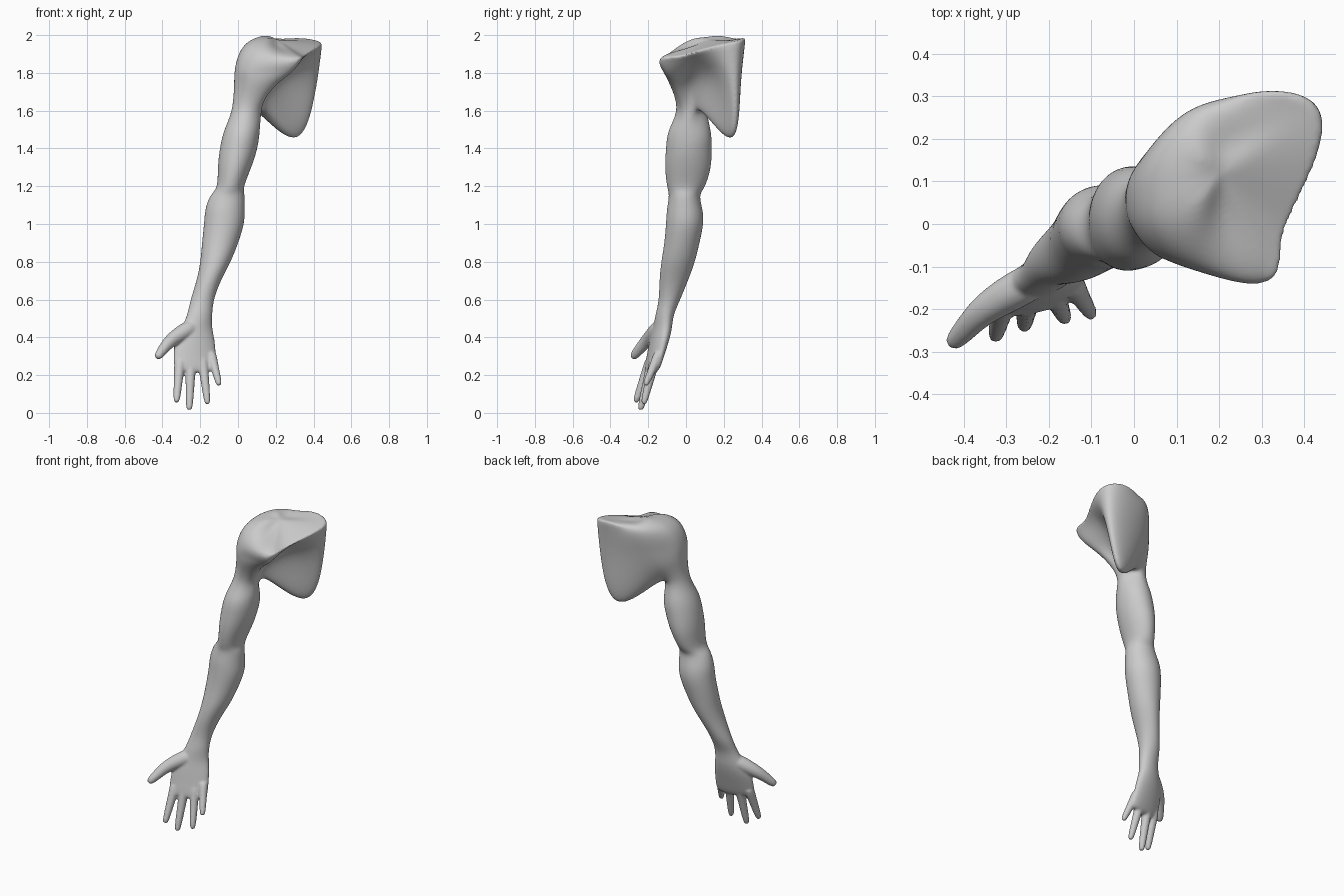
import bpy, bmesh
from math import sin, cos, radians, pi
from mathutils import Vector

if "Cube" in bpy.data.objects:
    bpy.data.objects.remove(bpy.data.objects["Cube"])


def loft(name, rings, start, end, crease_ring=None, crease_ks=()):
    """Skin closed rings, cap both ends, subdivide so the surface passes through the points."""
    bm = bmesh.new()
    vs = [[bm.verts.new(p) for p in r] for r in rings]
    n = len(rings[0])
    for a, b in zip(vs, vs[1:]):
        for k in range(n):
            bm.faces.new((a[k], a[(k + 1) % n], b[(k + 1) % n], b[k]))
    for ring, tip in ((vs[0], start), (vs[-1], end)):
        t = bm.verts.new(tip)
        for k in range(n):
            bm.faces.new((ring[k], ring[(k + 1) % n], t))
    if crease_ring is not None:
        layer = bm.edges.layers.float.new("crease_edge")
        for k in crease_ks:
            e = bm.edges.get((vs[crease_ring][k], vs[crease_ring][(k + 1) % n]))
            e[layer] = 0.7
    bmesh.ops.recalc_face_normals(bm, faces=bm.faces)
    me = bpy.data.meshes.new(name)
    bm.to_mesh(me)
    bm.free()
    ob = bpy.data.objects.new(name, me)
    bpy.context.collection.objects.link(ob)
    sub = ob.modifiers.new("subdivide", 'SUBSURF')
    sub.levels = sub.render_levels = 3
    target = [v.co.copy() for v in me.vertices]
    for _ in range(4):
        bpy.context.view_layer.update()
        ev = ob.evaluated_get(bpy.context.evaluated_depsgraph_get())
        got = [ev.data.vertices[i].co.copy() for i in range(len(target))]
        for v, t, g in zip(me.vertices, target, got):
            v.co += (t - g) * 0.8
        me.update()
        ob.update_tag()
    return ob


def ellipse(z, cx, cy, rx, ry, rot=0, n=12):
    c, s = cos(radians(rot)), sin(radians(rot))
    pts = []
    for k in range(n):
        u, v = rx * cos(2 * pi * k / n), ry * sin(2 * pi * k / n)
        pts.append(Vector((cx + u * c - v * s, cy + u * s + v * c, z)))
    return pts


def digit(name, path, radii):
    """Finger: round tube along a path, with a rounded tip."""
    path = [Vector(p) for p in path]
    rings = []
    for i, (p, r) in enumerate(zip(path, radii)):
        d = (path[min(i + 1, len(path) - 1)] - path[max(i - 1, 0)]).normalized()
        u = d.cross(Vector((0, 1, 0))).normalized()
        w = d.cross(u)
        rings.append([p + r * (u * cos(k * pi / 4) + w * sin(k * pi / 4)) for k in range(8)])
    d = (path[-1] - path[-2]).normalized()
    return loft(name, rings, path[0], path[-1] + d * radii[-1] * 0.7)


# Palm, forearm and upper arm: z, centre x, centre y, radius x, radius y, twist
arm_sections = [
    (.23, -.225, -.18, .105, .027, 14), (.30, -.228, -.162, .115, .036, 15),
    (.38, -.228, -.142, .108, .043, 16), (.45, -.218, -.125, .085, .045, 18),
    (.52, -.203, -.112, .068, .047, 15), (.60, -.188, -.088, .062, .057, 8),
    (.70, -.155, -.065, .065, .075, 0), (.80, -.12, -.042, .08, .088, 0),
    (.90, -.095, -.022, .095, .093, 0), (1.0, -.075, -.008, .105, .098, 0),
    (1.08, -.068, -.007, .103, .093, 0), (1.15, -.055, -.008, .09, .083, 0),
    (1.2, -.04, 0, .073, .1, 0), (1.3, -.018, .01, .088, .12, 0),
    (1.4, .003, .015, .098, .12, 0), (1.5, .022, .02, .093, .11, 0),
    (1.61, .05, .035, .082, .085, 0)]
rings = [ellipse(*s) for s in arm_sections]

# Shoulder rings start at the armpit: blade, back, outer side, chest flap
low = [(.17, .06, 1.70), (.30, .20, 1.48), (.26, .25, 1.47), (.12, .21, 1.66),
       (.04, .17, 1.72), (-.01, .11, 1.74), (-.02, .05, 1.75), (-.01, 0, 1.75),
       (.03, -.05, 1.75), (.08, -.08, 1.74), (.17, -.085, 1.74), (.19, -.03, 1.72)]
mid = [(.26, .10, 1.80), (.39, .22, 1.71), (.37, .285, 1.71), (.18, .27, 1.81),
       (.07, .21, 1.83), (.005, .13, 1.85), (-.01, .06, 1.85), (.005, -.01, 1.84),
       (.05, -.07, 1.82), (.13, -.10, 1.81), (.26, -.12, 1.81), (.28, -.06, 1.80)]
rim = [(.385, .05, 1.91), (.435, .18, 1.945), (.41, .295, 1.97), (.22, .295, 1.97),
       (.11, .245, 1.96), (.05, .16, 1.955), (.035, .08, 1.945), (.05, 0, 1.935),
       (.11, -.065, 1.915), (.2, -.112, 1.89), (.31, -.135, 1.88), (.345, -.05, 1.885)]
rings += [[Vector(p) for p in r] for r in (low, mid, rim)]
top = Vector((.21, .12, 1.975))
rings.append([p.lerp(top, .5) + Vector((0, 0, .028 if 3 < k < 9 else 0))
              for k, p in enumerate(rings[-1])])
arm = loft("arm", rings, (-.225, -.183, .215), top, len(rings) - 2, (10, 11, 0, 1, 2))

# Fingers: root and tip, straight with a slight taper
parts = [arm]
for name, root, tip, r in (
        ("index_finger", (-.308, -.19, .27), (-.326, -.267, .057), .027),
        ("middle_finger", (-.25, -.178, .27), (-.258, -.242, .015), .027),
        ("ring_finger", (-.188, -.165, .28), (-.161, -.225, .047), .026),
        ("little_finger", (-.142, -.145, .31), (-.099, -.215, .147), .025)):
    a, b = Vector(root), Vector(tip)
    parts.append(digit(name, [a.lerp(b, t) for t in (0, .3, .65, .95)],
                       [r, r * .95, r * .8, r * .58]))

# Thumb
parts.append(digit("thumb", [(-.25, -.14, .45), (-.335, -.19, .398), (-.385, -.235, .35),
                             (-.422, -.275, .302)], [.042, .038, .03, .021]))

# Fuse everything into one smooth skin
bpy.ops.object.select_all(action='DESELECT')
for p in parts:
    p.select_set(True)
bpy.context.view_layer.objects.active = arm
bpy.ops.object.convert(target='MESH')
bpy.ops.object.join()
skin = bpy.context.view_layer.objects.active
skin.name = "arm"
rem = skin.modifiers.new("fuse", 'REMESH')
rem.mode = 'VOXEL'
rem.voxel_size = 0.007
rem.use_smooth_shade = True
sm = skin.modifiers.new("soften", 'SMOOTH')
sm.factor = 0.5
sm.iterations = 4
bpy.ops.object.convert(target='MESH')
bpy.ops.object.shade_smooth()
